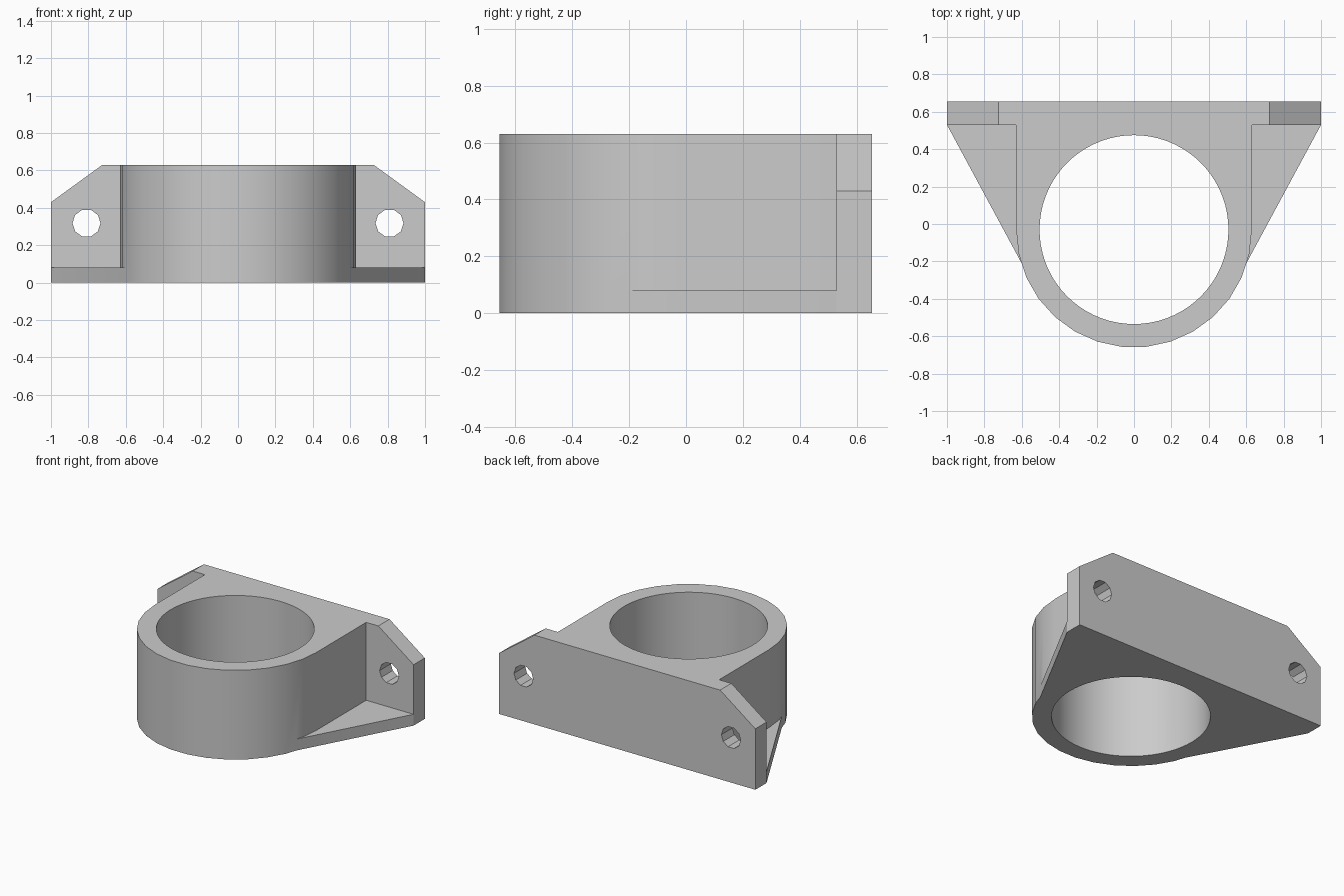
import bpy, bmesh
from math import cos, sin, radians
from mathutils import Vector

if "Cube" in bpy.data.objects:
    bpy.data.objects.remove(bpy.data.objects["Cube"])

HEIGHT, BACK, FLANGE_FRONT = 0.63, 0.655, 0.53
CENTRE_Y, OUTER_R, BORE_R = -0.03, 0.63, 0.505
UP, FORWARD = Vector((0, 0, 1)), Vector((0, -1, 0))

grey = bpy.data.materials.new("plain grey")
grey.use_nodes = True
colour = (0.6, 0.6, 0.6, 1)
grey.diffuse_color = colour
grey.node_tree.nodes["Principled BSDF"].inputs["Base Color"].default_value = colour


def arc(cx, cy, r, start, end, steps):
    angles = [radians(start + (end - start) * i / steps) for i in range(steps + 1)]
    return [(cx + r * cos(a), cy + r * sin(a)) for a in angles]


def prism(name, points, direction, length):
    """Extrude a closed outline along a direction."""
    bm = bmesh.new()
    face = bm.faces.new([bm.verts.new(p) for p in points])
    extruded = bmesh.ops.extrude_face_region(bm, geom=[face])["geom"]
    verts = [v for v in extruded if isinstance(v, bmesh.types.BMVert)]
    bmesh.ops.translate(bm, verts=verts, vec=direction * length)
    bmesh.ops.recalc_face_normals(bm, faces=bm.faces)
    mesh = bpy.data.meshes.new(name)
    bm.to_mesh(mesh)
    bm.free()
    mesh.materials.append(grey)
    obj = bpy.data.objects.new(name, mesh)
    bpy.context.collection.objects.link(obj)
    return obj


def combine(target, other, operation):
    """Apply a boolean and discard the helper."""
    mod = target.modifiers.new(operation, "BOOLEAN")
    mod.operation, mod.solver, mod.object = operation, "EXACT", other
    bpy.context.view_layer.objects.active = target
    bpy.ops.object.modifier_apply(modifier=mod.name)
    bpy.data.objects.remove(other)


# Round collar running straight back into the mounting plate
outline = arc(0, CENTRE_Y, OUTER_R, 180, 360, 15)
outline += [(OUTER_R, BACK), (-OUTER_R, BACK)]
bracket = prism("clamp_bracket", [(x, y, 0) for x, y in outline], UP, HEIGHT)

# Mounting plate with chamfered upper corners
half = [(1, 0), (1, 0.43), (0.725, HEIGHT)]
plate = half + [(-x, z) for x, z in reversed(half)]
combine(bracket, prism("mounting_plate", [(x, BACK, z) for x, z in plate],
                       FORWARD, BACK - FLANGE_FRONT), "UNION")

# Thin triangular gussets along the base
half = [(0.59, -0.23), (1, FLANGE_FRONT), (1, BACK)]
web = half + [(-x, y) for x, y in reversed(half)]
combine(bracket, prism("base_gusset", [(x, y, 0) for x, y in web], UP, 0.08), "UNION")

# Main bore
bore = arc(0, CENTRE_Y, BORE_R, 0, 360, 72)[:-1]
combine(bracket, prism("bore_cutter", [(x, y, -0.1) for x, y in bore], UP, 1), "DIFFERENCE")

# Bolt holes
for side in (-1, 1):
    hole = arc(side * 0.81, 0.318, 0.075, 0, 360, 10)[:-1]
    combine(bracket, prism("bolt_hole_cutter", [(x, 0.8, z) for x, z in hole],
                           FORWARD, 0.4), "DIFFERENCE")

# Smooth the round walls, keep corners crisp
bpy.ops.object.select_all(action="DESELECT")
bracket.select_set(True)
bpy.context.view_layer.objects.active = bracket
bpy.ops.object.shade_smooth_by_angle(angle=radians(20))
